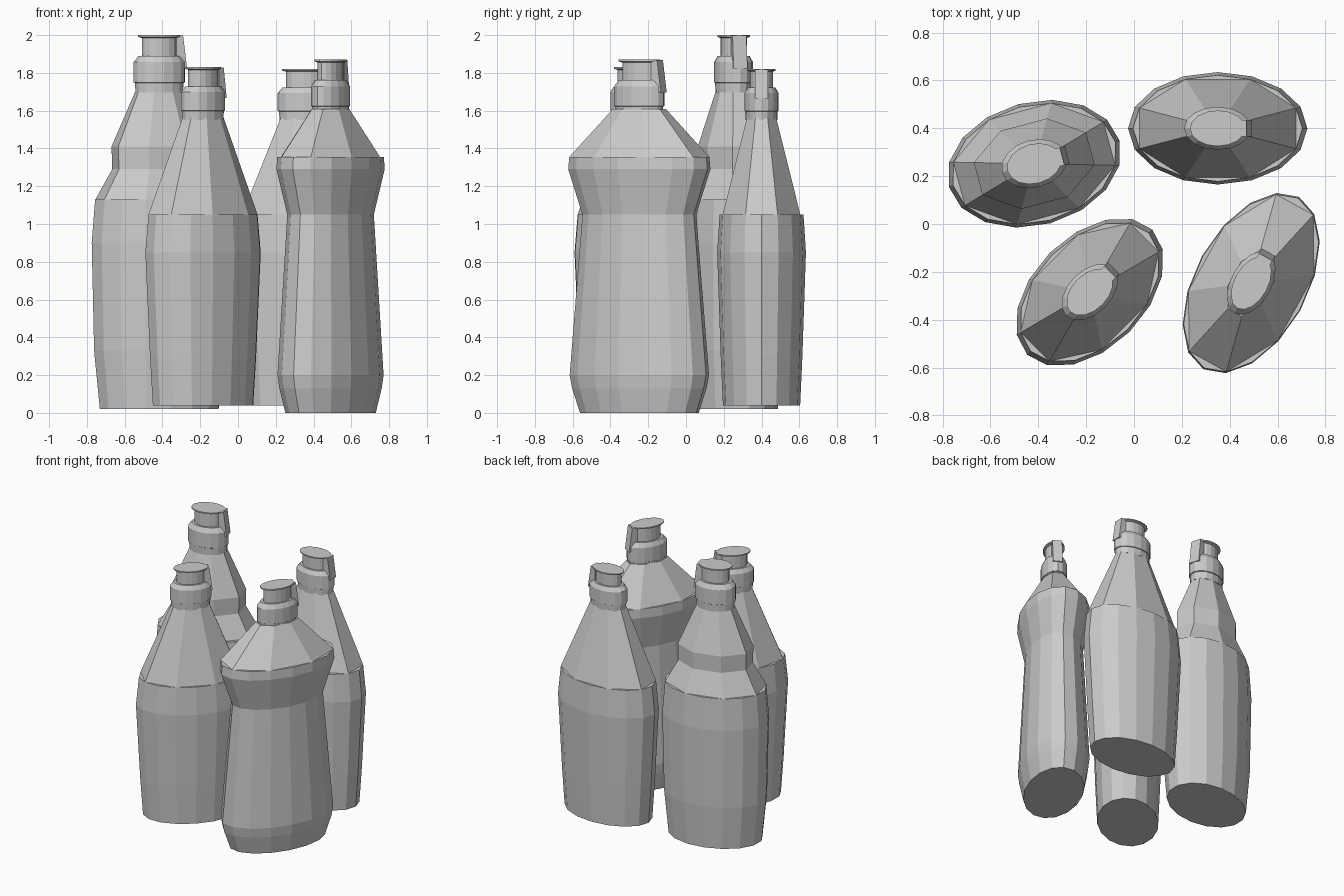
import bpy, math
from mathutils import Matrix

if "Cube" in bpy.data.objects:
    bpy.data.objects.remove(bpy.data.objects["Cube"])

N = 16


def ring(z, a, b, octagon=False):
    # Elliptical 16-point ring; octagon=True flattens it to 8 wide facets
    pts = []
    for i in range(N):
        t = 2 * math.pi * i / N
        k = math.cos(math.pi / 8) if octagon and i % 2 == 0 else 1.0
        pts.append((a * k * math.cos(t), b * k * math.sin(t), z))
    return pts


def make(name, verts, faces, place):
    me = bpy.data.meshes.new(name)
    me.from_pydata(verts, [], faces)
    me.update()
    ob = bpy.data.objects.new(name, me)
    ob.matrix_world = place
    bpy.context.collection.objects.link(ob)
    return ob


def loft(name, rings, place):
    verts = [p for r in rings for p in r]
    faces = [tuple(reversed(range(N)))]
    for j in range(len(rings) - 1):
        for i in range(N):
            k = (i + 1) % N
            faces.append((j * N + i, j * N + k, (j + 1) * N + k, (j + 1) * N + i))
    last = (len(rings) - 1) * N
    faces.append(tuple(range(last, last + N)))
    return make(name, verts, faces, place)


def bottle(name, x, y, angle, a, b, body, shoulder, cap_a, cap_b, z0, z1):
    place = Matrix.Translation((x, y, 0)) @ Matrix.Rotation(math.radians(angle), 4, 'Z')
    # body: 16-sided belly, 8-sided shoulder
    rings = [ring(z, a * s, b * s) for z, s in body]
    rings += [ring(z, a * s, b * s, True) for z, s in [body[-1]] + shoulder]
    loft(name + "_body", rings, place)
    # cap: band, collar, stem and thin flared lid
    h = z1 - z0
    prof = [(0, .93), (.17, .95), (.18, 1), (.53, 1), (.64, .82), (.64, .68),
            (.95, .68), (.97, .83), (1, .83)]
    loft(name + "_cap", [ring(z0 + f * h, cap_a * s, cap_b * s) for f, s in prof], place)
    # hinge tab at one end of the lid
    verts = []
    for f, x0, x1 in ((.42, .6, 1.02), (.995, .6, .86)):
        w = cap_b * .38
        z = z0 + f * h
        verts += [(cap_a * x0, -w, z), (cap_a * x1, -w, z), (cap_a * x1, w, z), (cap_a * x0, w, z)]
    faces = [(3, 2, 1, 0), (4, 5, 6, 7)]
    faces += [(i, (i + 1) % 4, (i + 1) % 4 + 4, i + 4) for i in range(4)]
    make(name + "_hinge_tab", verts, faces, place)


# two plain tapered bottles share one profile
taper = [(.04, .87), (.30, .92), (.85, 1), (1.05, .945)]
bottle("back_right_bottle", .35, .40, 0, .375, .235, taper, [(1.56, .36)],
       .14, .09, 1.55, 1.82)
bottle("front_left_bottle", -.185, -.285, 45, .37, .235, taper, [(1.56, .36)],
       .14, .09, 1.55, 1.83)
# tall stepped bottle
bottle("back_left_bottle", -.417, .252, 15, .37, .258,
       [(.02, .88), (.33, .965), (.90, 1), (1.13, .95)],
       [(1.29, .70), (1.41, .71), (1.70, .36)], .14, .10, 1.695, 2.0)
# waisted bottle
bottle("front_right_bottle", .49, -.247, 61, .412, .235,
       [(0, .835), (.13, .945), (.20, .98), (1.05, .80), (1.29, 1), (1.355, .985)],
       [(1.61, .37)], .145, .085, 1.57, 1.87)
